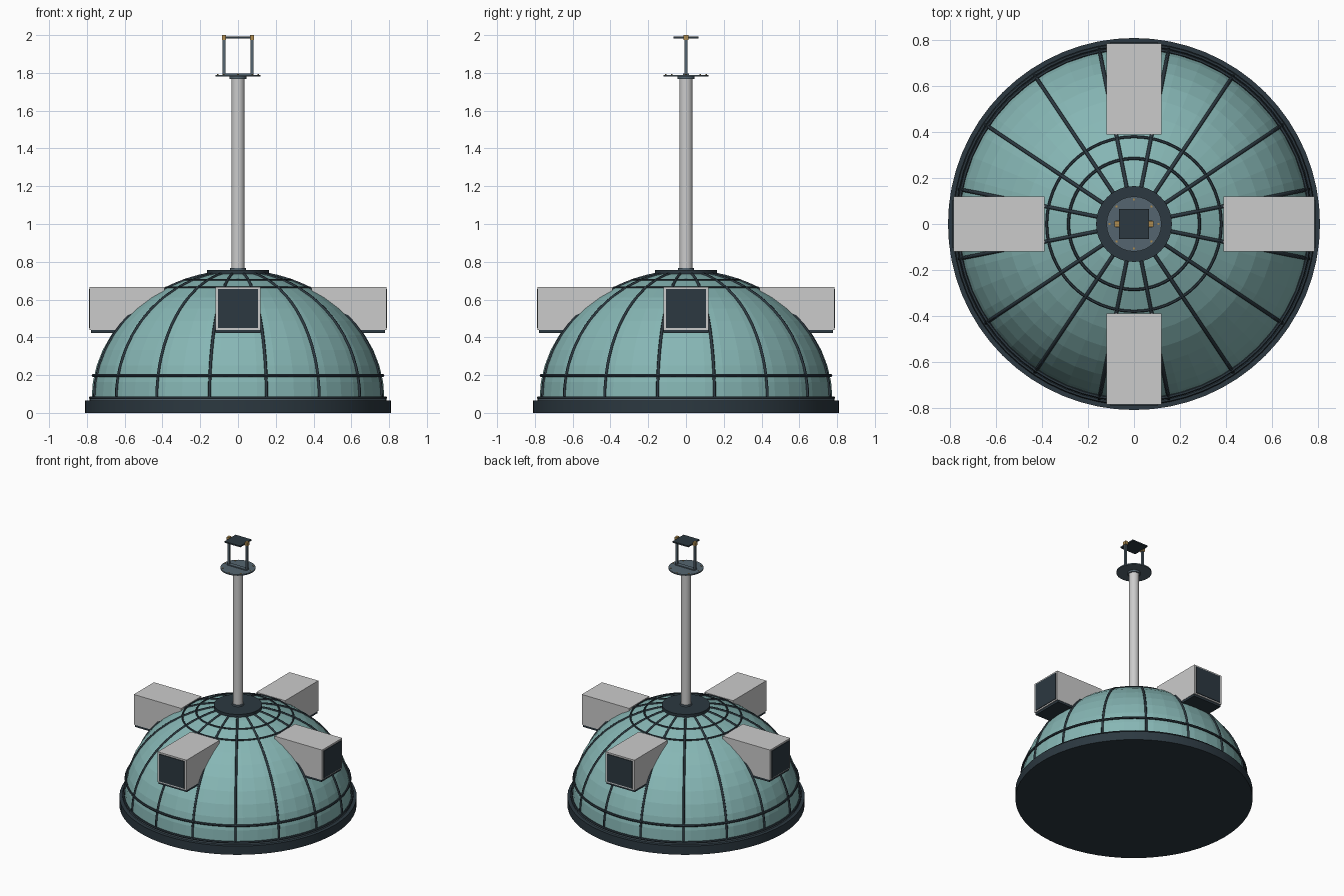
import bpy, bmesh, math
from mathutils import Vector, Matrix

if "Cube" in bpy.data.objects:
    bpy.data.objects.remove(bpy.data.objects["Cube"])


def material(name, rgb):
    m = bpy.data.materials.new(name)
    m.diffuse_color = (*rgb, 1)
    m.use_nodes = True
    m.node_tree.nodes["Principled BSDF"].inputs["Base Color"].default_value = m.diffuse_color
    return m


TEAL = material("teal_glass", (0.24, 0.47, 0.46))
DARK = material("dark_metal", (0.025, 0.04, 0.052))
STEEL = material("steel_blue", (0.09, 0.13, 0.16))
BRASS = material("brass", (0.42, 0.26, 0.08))

# Dome ellipsoid: base height, radius, rise
Z0, R, H = 0.075, 0.775, 0.675


def dome_z(r):
    return Z0 + H * math.sqrt(1 - (r / R) ** 2)


def finish(bm, name, mat=None, smooth=False):
    bmesh.ops.recalc_face_normals(bm, faces=bm.faces[:])
    me = bpy.data.meshes.new(name)
    bm.to_mesh(me)
    bm.free()
    ob = bpy.data.objects.new(name, me)
    bpy.context.collection.objects.link(ob)
    if mat:
        me.materials.append(mat)
    if smooth:
        bpy.context.view_layer.objects.active = ob
        bpy.ops.object.select_all(action='DESELECT')
        ob.select_set(True)
        bpy.ops.object.shade_smooth_by_angle(angle=math.radians(30))
    return ob


def lathe(name, profile, segs, mat=None, smooth=False, closed=False):
    bm = bmesh.new()
    vs = [bm.verts.new((r, 0, z)) for r, z in profile]
    pairs = list(zip(vs, vs[1:])) + ([(vs[-1], vs[0])] if closed else [])
    es = [bm.edges.new(p) for p in pairs]
    bmesh.ops.spin(bm, geom=vs + es, cent=(0, 0, 0), axis=(0, 0, 1),
                   angle=math.tau, steps=segs, use_merge=True)
    bmesh.ops.remove_doubles(bm, verts=bm.verts[:], dist=1e-5)
    return finish(bm, name, mat, smooth)


def disc(name, r, z0, z1, segs, mat=None):
    return lathe(name, [(0, z0), (r, z0), (r, z1), (0, z1)], segs, mat, True)


def box(name, lo, hi, mat=None, turn=0):
    lo, hi = Vector(lo), Vector(hi)
    bm = bmesh.new()
    bmesh.ops.create_cube(bm, size=1, matrix=Matrix.Rotation(turn, 4, 'Z')
                          @ Matrix.Translation((lo + hi) / 2)
                          @ Matrix.Diagonal((*(hi - lo), 1)))
    return finish(bm, name, mat)


def hoop(name, r, z, t, mat):
    ring = [(r + t * math.cos(a * math.tau / 6), z + t * math.sin(a * math.tau / 6))
            for a in range(6)]
    return lathe(name, ring, 64, mat, True, closed=True)


# Base plinth and rim
disc("base_plinth", 0.81, 0, 0.065, 64, DARK)
disc("base_rim", 0.785, 0.065, 0.078, 64, STEEL)
hoop("base_hoop", 0.782, 0.08, 0.008, DARK)

# Faceted dome shell
N = 12
lathe("dome_shell", [(R * math.cos(i * math.pi / 2 / N), Z0 + H * math.sin(i * math.pi / 2 / N))
                     for i in range(N)] + [(0, Z0 + H)], 48, TEAL)

# Horizontal hoops on the dome
hoop("lower_hoop", 0.767, 0.198, 0.008, DARK)
for i, r in enumerate((0.38, 0.285)):
    hoop(f"upper_hoop_{i + 1}", r, dome_z(r), 0.007, DARK)

# Sixteen meridian ribs
for k in range(16):
    a = (k + 0.5) * math.tau / 16
    cu = bpy.data.curves.new("dome_rib", 'CURVE')
    cu.dimensions = '3D'
    cu.bevel_depth = 0.008
    cu.bevel_resolution = 1
    sp = cu.splines.new('POLY')
    sp.points.add(16)
    for i, p in enumerate(sp.points):
        t = i / 16 * math.radians(79)
        r = R * math.cos(t)
        p.co = (r * math.cos(a), r * math.sin(a), Z0 + H * math.sin(t), 1)
    cu.materials.append(DARK)
    bpy.context.collection.objects.link(bpy.data.objects.new(f"dome_rib_{k + 1}", cu))

# Four dormer boxes with dark window and sill
for k in range(4):
    a = k * math.pi / 2
    box(f"dormer_{k + 1}", (0.39, -0.12, 0.44), (0.785, 0.12, 0.667), None, a)
    box(f"dormer_window_{k + 1}", (0.78, -0.105, 0.45), (0.79, 0.105, 0.655), DARK, a)
    box(f"dormer_sill_{k + 1}", (0.41, -0.118, 0.424), (0.778, 0.118, 0.442), DARK, a)

# Crown plate and mast
disc("crown_plate", 0.165, 0.735, 0.757, 48, DARK)
disc("mast_foot", 0.042, 0.755, 0.768, 24, STEEL)
disc("mast", 0.035, 0.76, 1.775, 24)
disc("mast_collar", 0.045, 1.768, 1.783, 24, STEEL)
disc("mast_platform", 0.12, 1.781, 1.79, 32, STEEL)

# Platform bolts
for k in range(8):
    a = k * math.pi / 4
    bm = bmesh.new()
    bmesh.ops.create_cone(bm, cap_ends=True, segments=8, radius1=0.005, radius2=0.005, depth=0.006,
                          matrix=Matrix.Translation((0.107 * math.cos(a), 0.107 * math.sin(a), 1.79)))
    finish(bm, f"platform_bolt_{k + 1}", BRASS)

# Sensor yoke: posts, brass pivots, foot bar and top plate
box("yoke_bar", (-0.08, -0.015, 1.788), (0.08, 0.015, 1.797), STEEL)
for s, side in ((-1, "left"), (1, "right")):
    x = s * 0.074
    box(f"yoke_post_{side}", (x - 0.007, -0.008, 1.788), (x + 0.007, 0.008, 1.985), STEEL)
    box(f"yoke_pivot_{side}", (x - 0.011, -0.013, 1.975), (x + 0.011, 0.013, 2.0), BRASS)
box("sensor_plate", (-0.066, -0.066, 1.982), (0.066, 0.066, 1.992), DARK)
